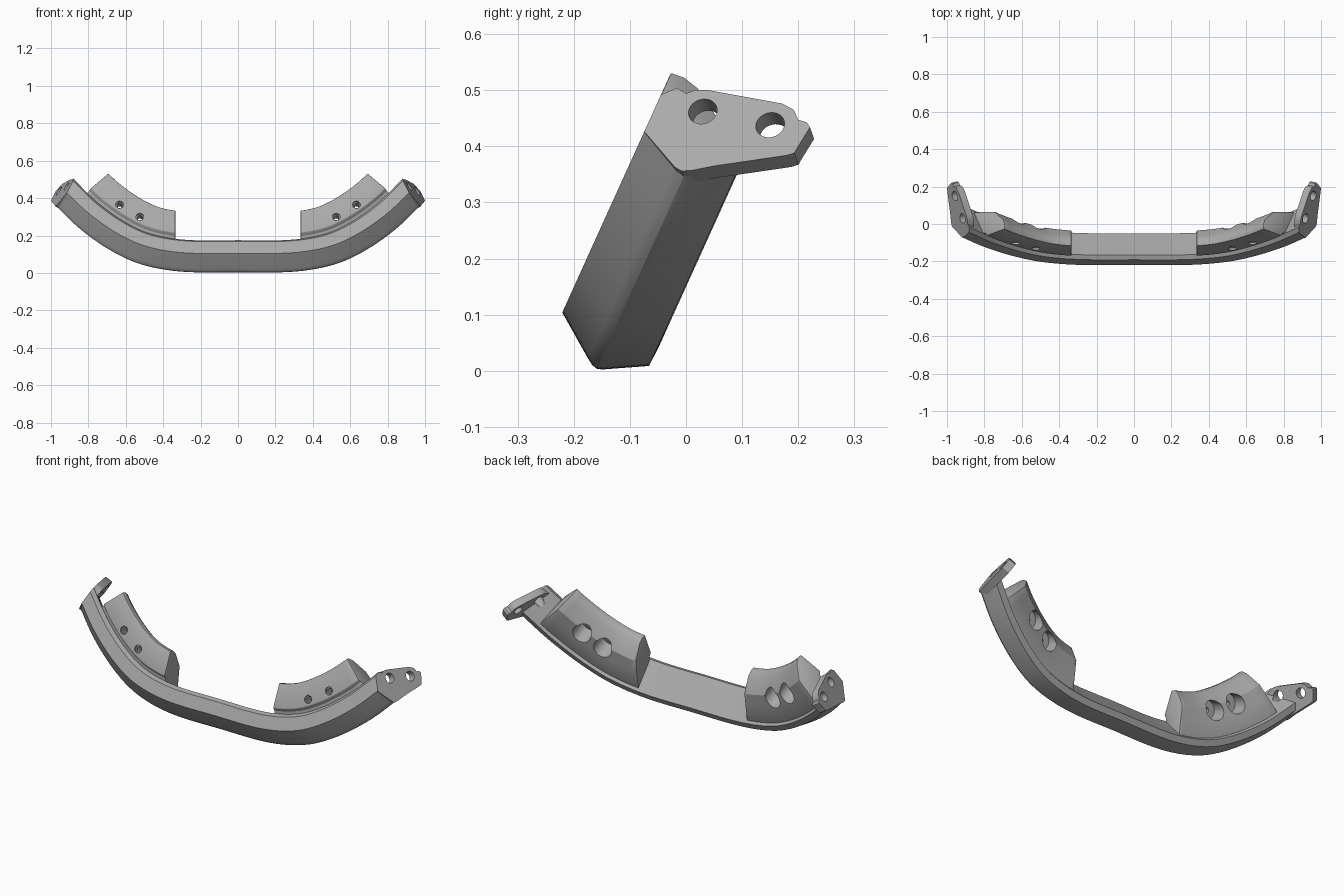
import bpy, bmesh, math
from mathutils import Vector

cube = bpy.data.objects.get("Cube")
if cube:
    bpy.data.objects.remove(cube, do_unlink=True)

grey = bpy.data.materials.new("satin_grey")
grey.use_nodes = True
colour = (0.4, 0.4, 0.4, 1)
grey.diffuse_color = colour
grey.node_tree.nodes["Principled BSDF"].inputs["Base Color"].default_value = colour

# Lower front edge of the bar, as x and height within the leaning plane
EDGE = [(-0.3, 0.004), (0, 0), (0.3, 0.004), (0.5, 0.044), (0.65, 0.12),
        (0.8, 0.236), (0.915, 0.357), (1.1, 0.57)]


def slope(i):
    a, b = EDGE[max(i - 1, 0)], EDGE[min(i + 1, len(EDGE) - 1)]
    return (b[1] - a[1]) / (b[0] - a[0])


def rise(x):
    x = abs(x)
    i = max(k for k in range(len(EDGE) - 1) if EDGE[k][0] <= x)
    (x0, v0), (x1, v1) = EDGE[i], EDGE[i + 1]
    h = x1 - x0
    t = (x - x0) / h
    return ((2*t**3 - 3*t*t + 1) * v0 + (3*t*t - 2*t**3) * v1
            + h * ((t**3 - 2*t*t + t) * slope(i) + (t**3 - t*t) * slope(i + 1)))


def lean(x, v, d):
    """Leaning plane (x, height v, depth d) to world."""
    return Vector((x, -0.22 + 0.413 * v + 0.911 * d, 0.105 + 0.911 * v - 0.413 * d))


def station(x, section):
    """Place a section (u across the path, d deep) square to the path."""
    g = (rise(x + 0.004) - rise(x - 0.004)) / 0.008
    n = Vector((-g, 1)).normalized()
    return [lean(x + n.x * u, rise(x) + n.y * u, d) for u, d in section]


def make(name, rings, cuts=()):
    """Skin closed rings, cap both ends and slice off beyond the cut planes."""
    bm = bmesh.new()
    rows = [[bm.verts.new(p) for p in r] for r in rings]
    n = len(rows[0])
    for a, b in zip(rows, rows[1:]):
        for k in range(n):
            bm.faces.new((a[k], a[(k + 1) % n], b[(k + 1) % n], b[k]))
    bm.faces.new(rows[0])
    bm.faces.new(rows[-1])
    for co, no in cuts:
        geom = bm.verts[:] + bm.edges[:] + bm.faces[:]
        cut = bmesh.ops.bisect_plane(bm, geom=geom, plane_co=co, plane_no=no, clear_outer=True)
        edges = [e for e in cut["geom_cut"] if isinstance(e, bmesh.types.BMEdge)]
        bmesh.ops.edgeloop_fill(bm, edges=edges)
    bmesh.ops.recalc_face_normals(bm, faces=bm.faces[:])
    mesh = bpy.data.meshes.new(name)
    bm.to_mesh(mesh)
    bm.free()
    obj = bpy.data.objects.new(name, mesh)
    bpy.context.collection.objects.link(obj)
    mesh.materials.append(grey)
    return obj


def mirror(obj):
    obj.modifiers.new("Mirror", "MIRROR").use_mirror_merge = False


def bore(name, centre, axis, steps):
    """Stepped round cutter on both sides; steps are (radius, distance)."""
    side = axis.orthogonal().normalized()
    up = axis.cross(side)
    turn = [k * math.tau / 28 for k in range(28)]
    obj = make(name, [[centre + axis * t + (side * math.cos(a) + up * math.sin(a)) * r
                       for a in turn] for r, t in steps])
    mirror(obj)
    obj.hide_render = True
    obj.hide_set(True)
    return obj


def drill(obj, cutters):
    for c in cutters:
        m = obj.modifiers.new("Bore", "BOOLEAN")
        m.operation, m.solver, m.object = "DIFFERENCE", "EXACT", c


# Slanted plane that closes the bar ends
def on_end(y, z):
    return Vector((0.915 + 0.22 * (y + 0.07) - 0.625 * (z - 0.43), y, z))


end_dir = Vector((1, -0.22, 0.625)).normalized()
end_cut = (on_end(0, 0.43), end_dir)
left_cut = (end_cut[0] * Vector((1, 0, 0)).x, end_dir)
mirrored_cut = (Vector((-end_cut[0].x, end_cut[0].y, end_cut[0].z)),
                Vector((-end_dir.x, end_dir.y, end_dir.z)))

# Curved main bar
bar_section = [(0, 0), (-0.056, 0.076), (-0.063, 0.087), (-0.066, 0.097), (-0.063, 0.107),
               (-0.023, 0.18), (0.011, 0.182), (0.086, 0.021), (0.07, 0)]
bar = make("curved_bar", [station(1.05 * k / 40, bar_section) for k in range(-40, 41)],
           [end_cut, mirrored_cut])

# End plates with rounded outline
outline = [(-0.074, 0.426), (-0.02, 0.363), (-0.008, 0.356), (0.01, 0.357), (0.05, 0.365),
           (0.18, 0.384), (0.193, 0.388), (0.2, 0.4), (0.221, 0.434), (0.215, 0.443),
           (0.2, 0.447), (0.192, 0.465), (0.172, 0.476), (0.04, 0.5), (0.015, 0.5),
           (-0.01, 0.49), (-0.05, 0.477)]
plate_ring = [on_end(y, z) for y, z in outline]
plate = make("end_plate", [plate_ring, [p - end_dir * 0.04 for p in plate_ring]])

# Curved webs blending the bar back into the end plates
lower = [(0.79, 0.03, 0.24), (0.84, 0.065, 0.283), (0.89, 0.1, 0.316),
         (0.94, 0.14, 0.345), (0.985, 0.185, 0.37)]
upper = [(0.75, -0.01, 0.29), (0.81, 0.025, 0.36), (0.865, 0.06, 0.4),
         (0.91, 0.115, 0.425), (0.95, 0.18, 0.42)]
web_rings = []
for k, (lo, hi) in enumerate(zip(lower, upper)):
    y = -0.01 + 0.048 * k
    web_rings.append([on_end(y, 0.357 + 0.15 * max(y, 0)) - end_dir * 0.002, Vector(lo),
                      Vector(hi), on_end(y, 0.44) - end_dir * 0.03])
web = make("end_web", web_rings)

# Mounting blocks above the bar
block_section = [(0.24, 0), (0.243, 0.025), (0.232, 0.055), (0.17, 0.122), (0.11, 0.14),
                 (0.012, 0.168), (0.015, 0.08), (0.07, 0.03), (0.1, 0.018), (0.112, 0)]
block = make("mounting_block",
             [station(0.29 + 0.58 * k / 18, block_section) for k in range(19)],
             [(Vector((0.335, 0, 0)), Vector((-1, 0, 0)))])
bevel = block.modifiers.new("Bevel", "BEVEL")
bevel.width, bevel.segments, bevel.angle_limit = 0.008, 2, math.radians(50)

# Bolt holes
depth_dir = lean(0, 0, 1) - lean(0, 0, 0)
depth_dir.normalize()
end_bores = [bore("end_bore", on_end(y, z), end_dir, [(0.026, -0.13), (0.026, 0.05)])
             for y, z in ((0.03, 0.462), (0.15, 0.438))]
block_bores = [bore("block_bore", lean(x, v, 0), depth_dir,
                    [(0.021, -0.03), (0.021, 0.012), (0.015, 0.012), (0.015, 0.055),
                     (0.05, 0.055), (0.05, 0.25)])
               for x, v in ((0.525, 0.214), (0.633, 0.285))]
for obj in (bar, plate, web):
    drill(obj, end_bores)
drill(block, block_bores)
for obj in (plate, web, block):
    mirror(obj)

# Bake the cuts, then shade smooth with crisp edges
bpy.context.view_layer.update()
bpy.ops.object.select_all(action="DESELECT")
for obj in (bar, plate, web, block):
    obj.select_set(True)
bpy.context.view_layer.objects.active = bar
bpy.ops.object.convert(target="MESH")
bpy.ops.object.shade_smooth_by_angle(angle=math.radians(28))
for cutter in end_bores + block_bores:
    bpy.data.objects.remove(cutter, do_unlink=True)
